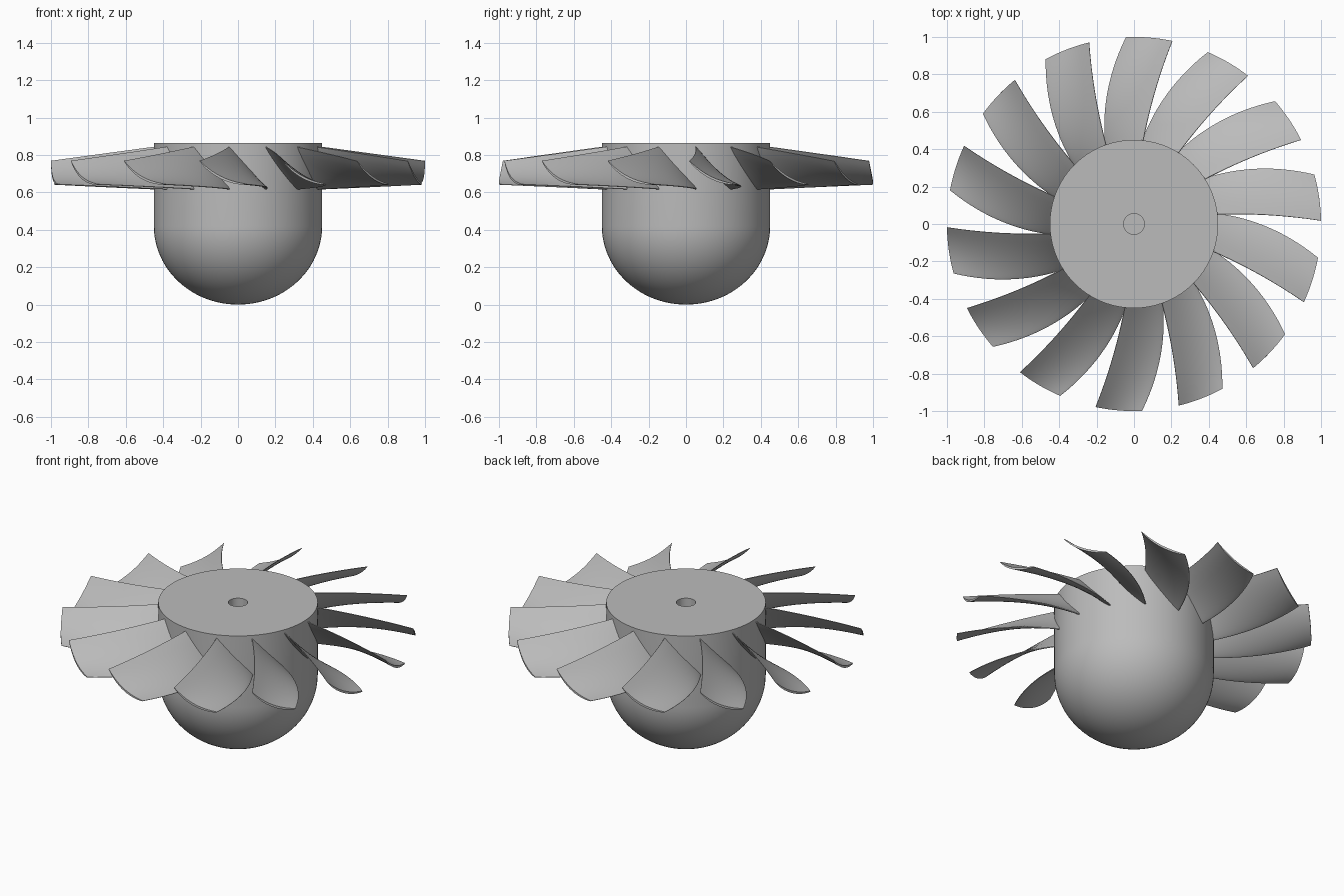
import bpy, bmesh, math

cube = bpy.data.objects.get("Cube")
if cube:
    bpy.data.objects.remove(cube, do_unlink=True)

BLADES = 14
HUB_R, HUB_TOP, DOME_H = 0.45, 0.865, 0.42
BORE_R, BORE_DEPTH = 0.055, 0.2

grey = bpy.data.materials.new("light grey")
grey.use_nodes = True
colour = (0.5, 0.5, 0.5, 1)
grey.diffuse_color = colour
grey.node_tree.nodes["Principled BSDF"].inputs["Base Color"].default_value = colour


def finish(bm, name, angle):
    """Turn a bmesh into a smooth-shaded object with sharp edges kept."""
    bmesh.ops.recalc_face_normals(bm, faces=bm.faces)
    mesh = bpy.data.meshes.new(name)
    bm.to_mesh(mesh)
    bm.free()
    mesh.materials.append(grey)
    obj = bpy.data.objects.new(name, mesh)
    bpy.context.collection.objects.link(obj)
    bpy.ops.object.select_all(action='DESELECT')
    obj.select_set(True)
    bpy.context.view_layer.objects.active = obj
    bpy.ops.object.shade_smooth_by_angle(angle=math.radians(angle))
    return obj


def lerp(a, b, t):
    return a + (b - a) * t


# Hub: domed nose, straight wall, flat top with a blind bore
profile = []
for i in range(25):
    a = math.pi / 2 * i / 24
    profile.append((HUB_R * math.sin(a), DOME_H * (1 - math.cos(a))))
profile += [(HUB_R, HUB_TOP), (BORE_R, HUB_TOP),
            (BORE_R, HUB_TOP - BORE_DEPTH), (0, HUB_TOP - BORE_DEPTH)]
bm = bmesh.new()
verts = [bm.verts.new((r, 0, z)) for r, z in profile]
edges = [bm.edges.new(pair) for pair in zip(verts, verts[1:])]
bmesh.ops.spin(bm, geom=verts + edges, cent=(0, 0, 0), axis=(0, 0, 1),
               angle=2 * math.pi, steps=96, use_duplicate=False)
bmesh.ops.remove_doubles(bm, verts=bm.verts, dist=1e-5)
finish(bm, "hub", 30)


# Blade section: u runs from the thin upper edge (0) to the round lower edge (1)
def half_thickness(u):
    return 0.002 + 0.019 * u ** 0.7 * math.sqrt(max(0, 1 - u))


STEPS = 16
us = [math.sin(math.pi / 2 * i / STEPS) for i in range(STEPS + 1)]
loop = [(u, 1) for u in us] + [(u, -1) for u in reversed(us)]


def blade_point(r, u, side, turn):
    t = (r - HUB_R) / (1 - HUB_R)
    arc_hi = math.radians(lerp(6.5, 1.0, t)) * r
    arc_lo = math.radians(lerp(32.7, 15.3, t)) * r
    z_hi, z_lo = lerp(0.843, 0.768, t), lerp(0.617, 0.643, t)
    run, drop = arc_lo - arc_hi, z_lo - z_hi
    size = math.hypot(run, drop)
    # Camber sags below the chord, thickness goes to either side of it
    sag = lerp(0.008, 0.028, t) * 4 * u * (1 - u)
    off = side * half_thickness(u) * lerp(1, 0.6, t) - sag
    arc = arc_hi + run * u - drop / size * off
    z = z_hi + drop * u + run / size * off
    angle = arc / r + turn
    return (r * math.cos(angle), r * math.sin(angle), z)


radii = [lerp(0.43, 1.0, i / 14) for i in range(15)]
for b in range(BLADES):
    turn = 2 * math.pi * b / BLADES
    bm = bmesh.new()
    rings = [[bm.verts.new(blade_point(r, u, s, turn)) for u, s in loop]
             for r in radii]
    n = len(loop)
    for inner, outer in zip(rings, rings[1:]):
        for k in range(n):
            j = (k + 1) % n
            bm.faces.new((inner[k], inner[j], outer[j], outer[k]))
    # Close the root and tip with strips across the thickness
    for ring in (rings[0], rings[-1]):
        for k in range(STEPS):
            bm.faces.new((ring[k], ring[k + 1], ring[n - 2 - k], ring[n - 1 - k]))
    finish(bm, f"blade_{b + 1}", 40)
